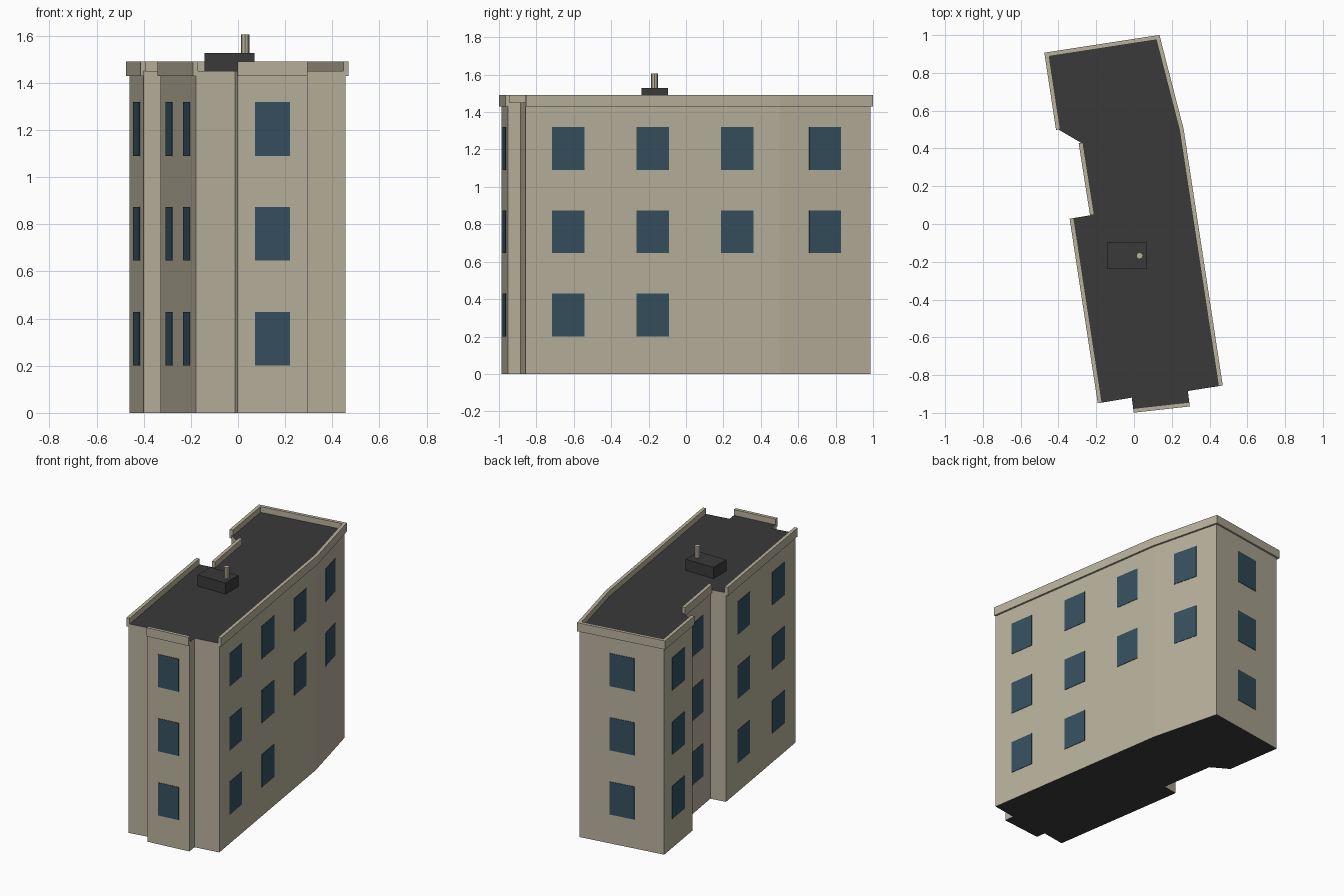
import bpy, bmesh, math
from mathutils import Vector

if "Cube" in bpy.data.objects:
    bpy.data.objects.remove(bpy.data.objects["Cube"])

def material(name, rgb):
    m = bpy.data.materials.new(name)
    m.diffuse_color = (*rgb, 1)
    m.use_nodes = True
    m.node_tree.nodes["Principled BSDF"].inputs["Base Color"].default_value = m.diffuse_color
    return m

STONE = material("tan_wall", (0.485, 0.44, 0.335))
ROOF = material("dark_roof", (0.042, 0.042, 0.042))
GLASS = material("blue_glass", (0.037, 0.08, 0.115))

# Wall outline seen from above, clockwise from the back right corner
OUTLINE = [Vector(p) for p in [
    (0.125, 0.986), (0.25, 0.50), (0.457, -0.857), (0.285, -0.884),
    (0.294, -0.953), (-0.003, -0.986), (-0.012, -0.919), (-0.179, -0.947),
    (-0.328, 0.03), (-0.22, 0.048), (-0.28, 0.43), (-0.40, 0.50),
    (-0.46, 0.896)]]
ROOF_Z = 1.45

def finish(name, bm, mats):
    bmesh.ops.recalc_face_normals(bm, faces=bm.faces)
    me = bpy.data.meshes.new(name)
    bm.to_mesh(me)
    bm.free()
    for m in mats:
        me.materials.append(m)
    ob = bpy.data.objects.new(name, me)
    bpy.context.collection.objects.link(ob)
    return ob

def add_prism(bm, pts, z0, z1):
    face = bm.faces.new([bm.verts.new((p[0], p[1], z0)) for p in pts])
    ext = bmesh.ops.extrude_face_region(bm, geom=[face], use_keep_orig=True)
    top = [v for v in ext["geom"] if isinstance(v, bmesh.types.BMVert)]
    bmesh.ops.translate(bm, verts=top, vec=(0, 0, z1 - z0))

def outward(a, b):
    d = (b - a).normalized()
    return Vector((-d.y, d.x))

# Building body: stone sides, dark roof and underside
bm = bmesh.new()
add_prism(bm, OUTLINE, 0, ROOF_Z)
bm.normal_update()
for f in bm.faces:
    f.material_index = 1 if abs(f.normal.z) > 0.5 else 0
finish("building_body", bm, [STONE, ROOF])

# Parapets: mitred strips along the long walls, open at the short returns
def offset_path(pts, dist):
    normals = [outward(a, b) for a, b in zip(pts, pts[1:])]
    out = []
    for i, p in enumerate(pts):
        n0, n1 = normals[max(i - 1, 0)], normals[min(i, len(normals) - 1)]
        m = (n0 + n1).normalized()
        out.append(p + m * dist / m.dot(n0))
    return out

CHAINS = {"main": [11, 12, 0, 1, 2], "bay": [4, 5],
          "left": [7, 8], "recess": [9, 10]}
for name, ids in CHAINS.items():
    pts = [OUTLINE[i] for i in ids]
    outer, inner = offset_path(pts, 0.013), offset_path(pts, -0.01)
    bm = bmesh.new()
    add_prism(bm, outer + inner[::-1], 1.43, 1.49)
    finish(name + "_parapet", bm, [STONE])

# Windows: thin plates; (wall start index, columns, columns on ground floor)
WALLS = {"right_back": (0, 1, []), "right": (1, 3, [1, 2]), "bay": (4, 1, [0]),
         "left": (7, 2, [0, 1]), "recess": (9, 1, [0]),
         "left_back": (11, 1, [0]), "back": (12, 1, [0])}
for name, (i, cols, ground) in WALLS.items():
    a, b = OUTLINE[i], OUTLINE[(i + 1) % len(OUTLINE)]
    d, n, length = (b - a).normalized(), outward(a, b), (b - a).length
    half = min(0.175, length * 0.5) / 2
    bm = bmesh.new()
    for floor in range(3):
        z = 0.315 + 0.445 * floor
        for c in range(cols):
            if floor == 0 and c not in ground:
                continue
            mid = a + d * length * (c + 0.5) / cols
            l, r = mid - d * half, mid + d * half
            add_prism(bm, [l - n * 0.002, r - n * 0.002, r + n * 0.003, l + n * 0.003],
                      z - 0.114, z + 0.114)
    finish(name + "_windows", bm, [GLASS])

# Rooftop box
bm = bmesh.new()
add_prism(bm, [(-0.143, -0.237), (0.07, -0.237), (0.07, -0.097), (-0.143, -0.097)],
          ROOF_Z, 1.528)
finish("roof_box", bm, [ROOF])

# Vent pipe
bm = bmesh.new()
add_prism(bm, [(0.03 + 0.018 * math.cos(k * math.pi / 4),
                -0.168 + 0.018 * math.sin(k * math.pi / 4)) for k in range(8)],
          1.5, 1.606)
finish("vent_pipe", bm, [STONE])
